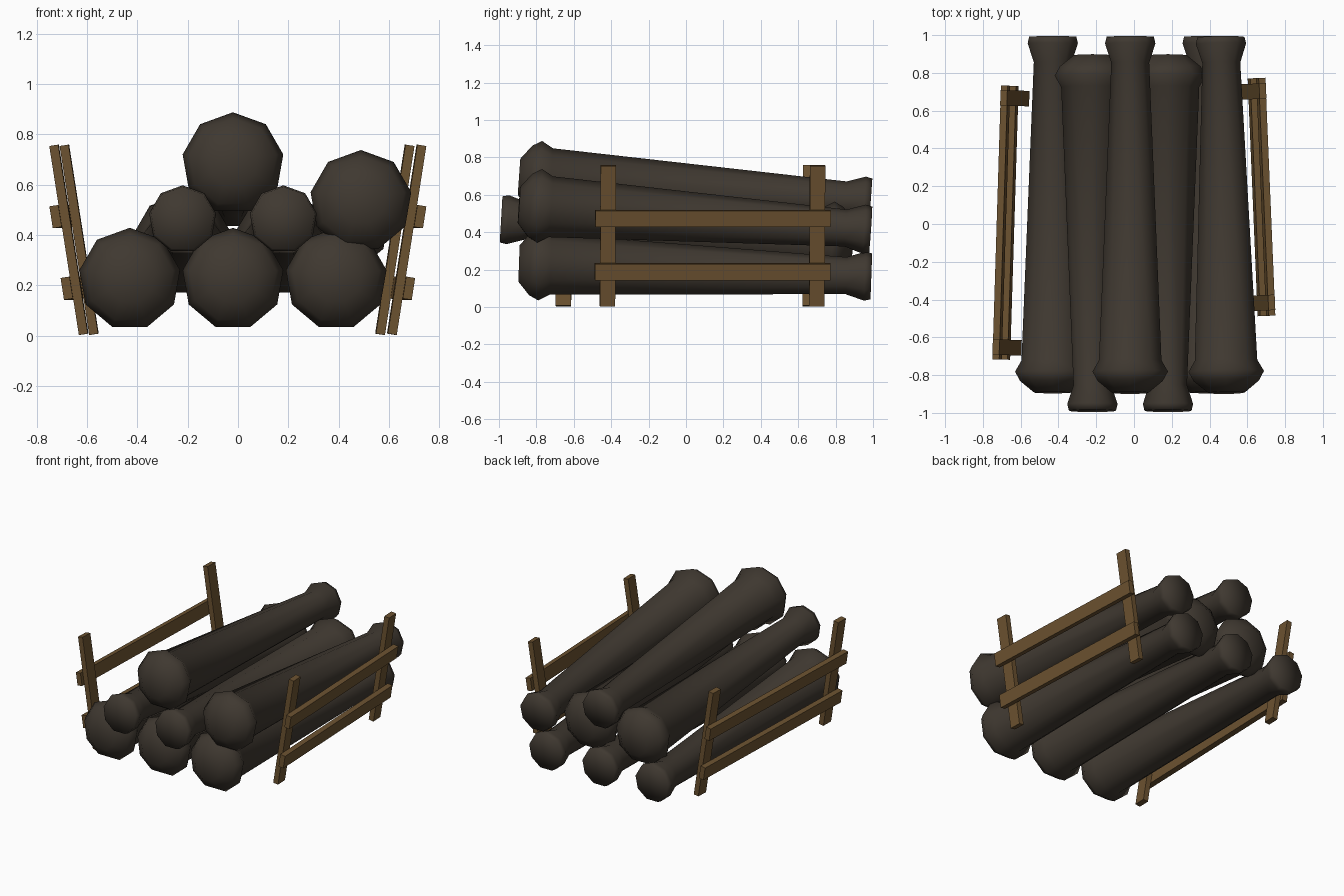
import bpy, bmesh, math
from mathutils import Matrix, Vector

if "Cube" in bpy.data.objects:
    bpy.data.objects.remove(bpy.data.objects["Cube"])


def material(name, rgb):
    m = bpy.data.materials.new(name)
    m.use_nodes = True
    m.diffuse_color = (*rgb, 1)
    bsdf = m.node_tree.nodes["Principled BSDF"]
    bsdf.inputs["Base Color"].default_value = (*rgb, 1)
    bsdf.inputs["Roughness"].default_value = 0.9
    return m


BARK = material("dark bark", (0.05, 0.04, 0.03))
PLANK = material("brown plank", (0.15, 0.085, 0.03))


def add_object(name, bm, mat, matrix, smooth=False):
    bmesh.ops.recalc_face_normals(bm, faces=bm.faces)
    for f in bm.faces:
        f.smooth = smooth
    mesh = bpy.data.meshes.new(name)
    bm.to_mesh(mesh)
    bm.free()
    mesh.materials.append(mat)
    ob = bpy.data.objects.new(name, mesh)
    ob.matrix_world = matrix
    bpy.context.collection.objects.link(ob)
    return ob


# Log profile: distance from the thick end, radius
LOG_PROFILE = [(0, 0.10), (0.06, 0.175), (0.11, 0.203), (0.17, 0.168),
               (1.75, 0.102), (1.85, 0.135), (1.885, 0.127)]
SIDES = 9


def add_log(name, x_thick, z_thick, x_thin, z_thin, reverse=False):
    bm = bmesh.new()
    rings = []
    for d, r in LOG_PROFILE:
        angles = [math.radians(90) + math.tau * i / SIDES for i in range(SIDES)]
        rings.append([bm.verts.new((r * math.cos(a), d, r * math.sin(a))) for a in angles])
    for a, b in zip(rings, rings[1:]):
        for i in range(SIDES):
            j = (i + 1) % SIDES
            bm.faces.new((a[i], a[j], b[j], b[i]))
    # close both ends with a fan
    for ring, d in ((rings[0], 0), (rings[-1], LOG_PROFILE[-1][0])):
        hub = bm.verts.new((0, d, 0))
        for i in range(SIDES):
            bm.faces.new((ring[i], ring[(i + 1) % SIDES], hub))
    # tilt the log along its axis
    way = -1 if reverse else 1
    start = Vector((x_thick, -0.893 * way, z_thick))
    axis = (Vector((x_thin, 0.99 * way, z_thin)) - start).normalized()
    side = axis.cross(Vector((0, 0, 1))).normalized()
    up = side.cross(axis)
    matrix = Matrix((side, axis, up)).transposed().to_4x4()
    matrix.translation = start
    add_object(name, bm, BARK, matrix, smooth=True)


# Bottom row
for name, x in (("right", -0.43), ("middle", -0.02), ("left", 0.39)):
    add_log("bottom_log_" + name, x, 0.23, x, 0.16)
# Middle row, turned end for end
for name, x in (("right", -0.22), ("left", 0.18)):
    add_log("reversed_log_" + name, x, 0.355, x, 0.465, reverse=True)
# Upper logs
add_log("side_log", 0.49, 0.543, 0.46, 0.41)
add_log("top_log", -0.02, 0.693, -0.02, 0.56)


def add_board(name, x0, x1, y0, y1, z0, z1, matrix):
    bm = bmesh.new()
    bmesh.ops.create_cube(bm, size=1)
    size = (x1 - x0, y1 - y0, z1 - z0)
    centre = Vector((x0 + x1, y0 + y1, z0 + z1)) / 2
    bmesh.ops.scale(bm, vec=size, verts=bm.verts)
    bmesh.ops.translate(bm, vec=centre, verts=bm.verts)
    add_object(name, bm, PLANK, matrix)


def add_fence(name, sign, x_mid, y_mid, half_span, half_rail, yaw):
    """Two leaning posts with two rails fixed on their outer faces."""
    lean = math.radians(8.9)
    matrix = (Matrix.Translation((sign * x_mid, y_mid, 0))
              @ Matrix.Rotation(yaw * sign, 4, "Z")
              @ Matrix.Rotation(lean * sign, 4, "Y"))

    def board(part, a, b, *rest):
        x0, x1 = sorted((a * sign, b * sign))
        add_board(name + part, x0, x1, *rest, matrix)

    for part, y in (("_front_post", -half_span), ("_back_post", half_span)):
        board(part, -0.036, 0, y - 0.041, y + 0.041, 0.003, 0.763)
    for part, z in (("_lower_rail", 0.194), ("_upper_rail", 0.482)):
        board(part, 0, 0.036, -half_rail, half_rail, z - 0.044, z + 0.044)


add_fence("right_fence", -1, 0.61, 0.005, 0.66, 0.725, 0.031)
add_fence("left_fence", 1, 0.605, 0.14, 0.56, 0.63, 0.042)
